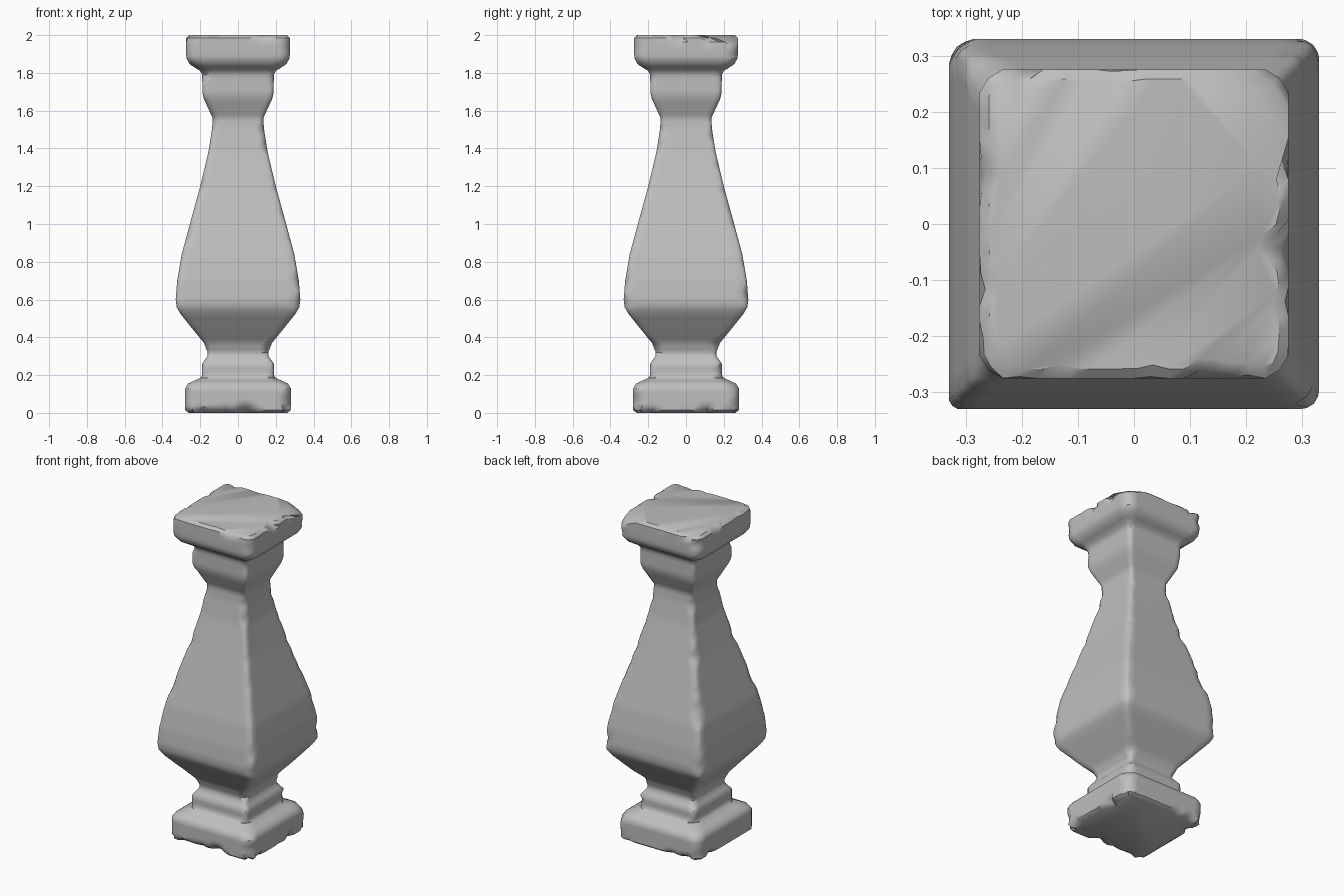
import bpy, bmesh, math
from mathutils import Vector, noise

cube = bpy.data.objects.get("Cube")
if cube:
    bpy.data.objects.remove(cube, do_unlink=True)

stone = bpy.data.materials.new("grey_stone")
stone.use_nodes = True
colour = (0.52, 0.52, 0.52, 1)
stone.diffuse_color = colour
stone.node_tree.nodes["Principled BSDF"].inputs["Base Color"].default_value = colour

# Half width and height of the square baluster, from foot to cap
PROFILE = [
    (0.27, 0), (0.28, 0.015), (0.28, 0.13), (0.265, 0.155), (0.2, 0.185),
    (0.19, 0.2), (0.19, 0.26), (0.162, 0.3), (0.16, 0.32), (0.18, 0.37),
    (0.245, 0.45), (0.305, 0.525), (0.325, 0.56), (0.33, 0.6), (0.322, 0.7),
    (0.298, 0.84), (0.255, 1.0), (0.2, 1.2), (0.157, 1.38), (0.138, 1.5),
    (0.134, 1.56), (0.18, 1.66), (0.188, 1.69), (0.19, 1.79), (0.2, 1.81),
    (0.255, 1.845), (0.272, 1.875), (0.275, 1.9), (0.275, 1.985), (0.268, 2.0),
]
SIDE_STEPS = 16
STEP = 0.022


def rough(a, b, c):
    """Positive bumps of smooth noise."""
    return max(0, noise.noise(Vector((a, b, c))))


def corner_cut(z, corner):
    """How much of an upright edge has worn away."""
    block = z < 0.19 or z > 1.82
    cut = 0.04 if block else 0.016
    cut += (0.05 if block else 0.04) * rough(z * 14, corner * 7.3, 2.5)
    if corner == 0:  # large break on one corner of the cap
        cut += max(0, 0.12 - (2 - z) * 2.5)
    return cut


def edge_chip(along, side, z):
    """Chips along the bottom edge of the foot and the top edge of the cap."""
    top = z > 1
    depth = 0.01 + 0.07 * rough(along * 13, side * 5.7, 9.1 if top else 4.3)
    return max(0, depth - (2 - z if top else z))


def ring(half, z):
    """Square section with four worn corners."""
    points = []
    for side in range(4):
        turn = side * math.pi / 2
        c, s = math.cos(turn), math.sin(turn)
        low, high = corner_cut(z, (side - 1) % 4), corner_cut(z, side)
        section = []
        for i in range(SIDE_STEPS + 1):
            t = i / SIDE_STEPS
            y = (low - half) * (1 - t) + (half - high) * t
            section.append((half - edge_chip(y, side, z), y))
        mid = half - high * 0.38 - edge_chip(half, side, z) * 0.5
        section.append((mid, mid))
        points += [(x * c - y * s, x * s + y * c, z) for x, y in section]
    return points


# Subdivide the profile so the worn edges have detail
levels = [PROFILE[0]]
for (h0, z0), (h1, z1) in zip(PROFILE, PROFILE[1:]):
    count = max(1, math.ceil((z1 - z0) / STEP))
    for i in range(1, count + 1):
        t = i / count
        levels.append((h0 + (h1 - h0) * t, z0 + (z1 - z0) * t))

# Loft the rings and close both ends
bm = bmesh.new()
rings = [[bm.verts.new(p) for p in ring(h, z)] for h, z in levels]
for lower, upper in zip(rings, rings[1:]):
    for i in range(len(lower)):
        j = (i + 1) % len(lower)
        bm.faces.new((lower[i], lower[j], upper[j], upper[i]))
bm.faces.new(rings[-1])
bm.faces.new(rings[0][::-1])
bmesh.ops.recalc_face_normals(bm, faces=bm.faces)

mesh = bpy.data.meshes.new("stone_baluster")
bm.to_mesh(mesh)
bm.free()
mesh.materials.append(stone)
baluster = bpy.data.objects.new("stone_baluster", mesh)
bpy.context.collection.objects.link(baluster)

bpy.ops.object.select_all(action="DESELECT")
baluster.select_set(True)
bpy.context.view_layer.objects.active = baluster
bpy.ops.object.shade_smooth_by_angle(angle=math.radians(38))
